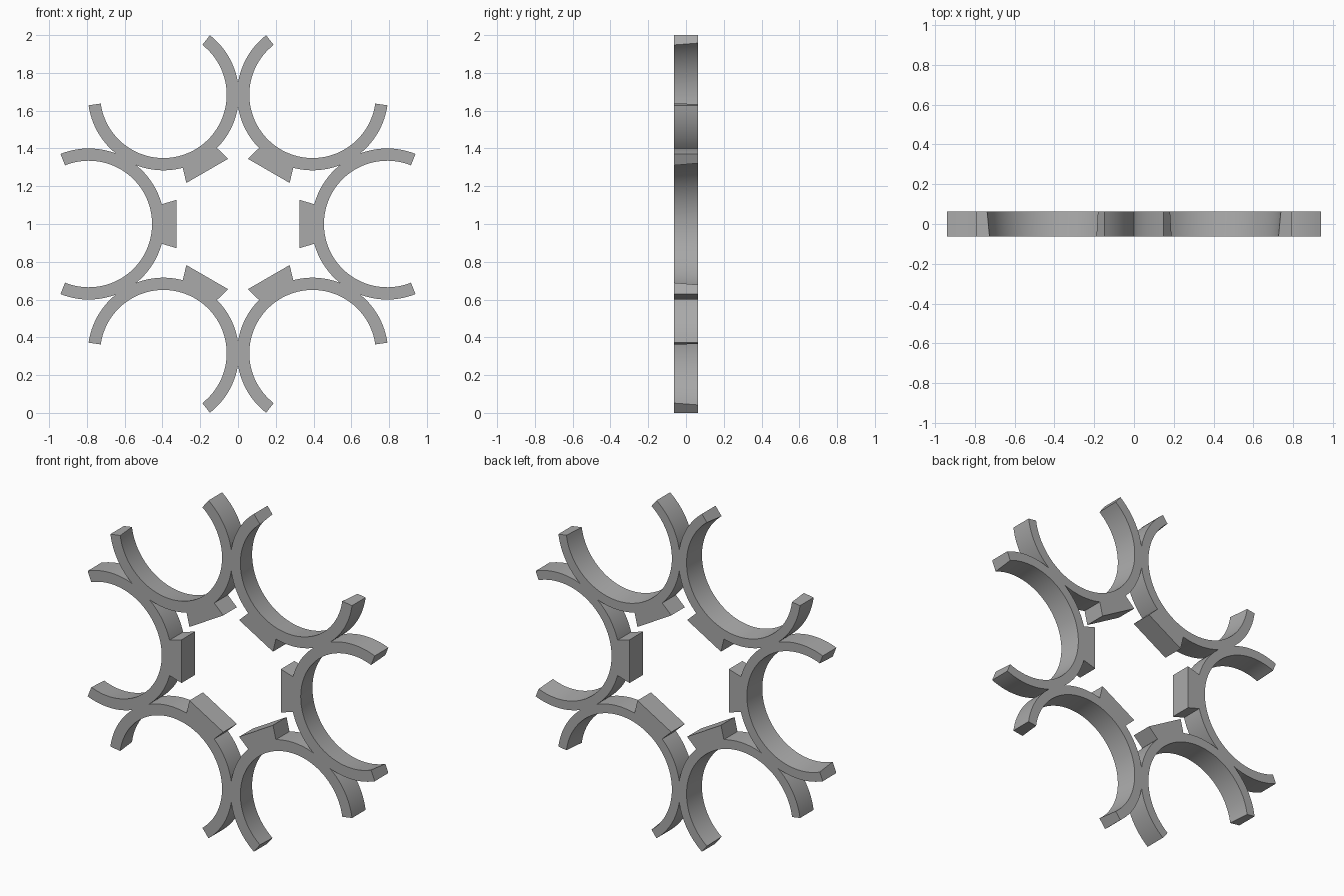
import bpy
import bmesh
import math

if "Cube" in bpy.data.objects:
    bpy.data.objects.remove(bpy.data.objects["Cube"])

CENTRE_Z = 1.0        # height of the hub centre
PITCH = 0.79          # hub centre to clip centre
OUTER = 0.40          # outer radius of a clip
INNER_FRONT = 0.335   # bore tapers slightly from front to back
INNER_BACK = 0.347
HALF_DEPTH = 0.0635
OPENING = math.radians(68)
STEPS = 64

grey = bpy.data.materials.new("plain_grey")
grey.diffuse_color = (0.4, 0.4, 0.4, 1)
grey.use_nodes = True
grey.node_tree.nodes["Principled BSDF"].inputs["Base Color"].default_value = grey.diffuse_color


def place(x, y, z, turn):
    """Rotate a point about the hub axis and lift it to the hub centre."""
    c, s = math.cos(turn), math.sin(turn)
    return (x * c - z * s, y, x * s + z * c + CENTRE_Z)


def finish(name, bm):
    bmesh.ops.recalc_face_normals(bm, faces=bm.faces)
    mesh = bpy.data.meshes.new(name)
    bm.to_mesh(mesh)
    bm.free()
    mesh.materials.append(grey)
    obj = bpy.data.objects.new(name, mesh)
    bpy.context.collection.objects.link(obj)
    return obj


def clip_ring(turn, name):
    """Open C-shaped clip: a tapered section swept round an arc."""
    section = [(OUTER, -HALF_DEPTH), (OUTER, HALF_DEPTH),
               (INNER_BACK, HALF_DEPTH), (INNER_FRONT, -HALF_DEPTH)]
    bm = bmesh.new()
    rows = []
    for i in range(STEPS + 1):
        a = OPENING + (math.tau - 2 * OPENING) * i / STEPS
        rows.append([bm.verts.new(place(PITCH + r * math.cos(a), y, r * math.sin(a), turn))
                     for r, y in section])
    for a, b in zip(rows, rows[1:]):
        for k in range(4):
            n = (k + 1) % 4
            bm.faces.new((a[k], a[n], b[n], b[k]))
    bm.faces.new(rows[0])
    bm.faces.new(rows[-1][::-1])
    return finish(name, bm)


def dovetail_block(turn, name):
    """Wedge-shaped foot on the hub side of the clip."""
    outline = [(0.325, -0.128), (0.406, -0.104), (0.406, 0.104), (0.325, 0.128)]
    bm = bmesh.new()
    front, back = [[bm.verts.new(place(x, y, z, turn)) for x, z in outline]
                   for y in (-HALF_DEPTH, HALF_DEPTH)]
    bm.faces.new(front)
    bm.faces.new(back[::-1])
    for k in range(4):
        n = (k + 1) % 4
        bm.faces.new((front[k], front[n], back[n], back[k]))
    return finish(name, bm)


# Six clips and their feet around the hub
for i in range(6):
    turn = math.radians(60 * i)
    ring = clip_ring(turn, f"clip_ring_{i + 1}")
    dovetail_block(turn, f"dovetail_block_{i + 1}")
    bpy.ops.object.select_all(action='DESELECT')
    ring.select_set(True)
    bpy.context.view_layer.objects.active = ring
    bpy.ops.object.shade_smooth_by_angle(angle=math.radians(30))
